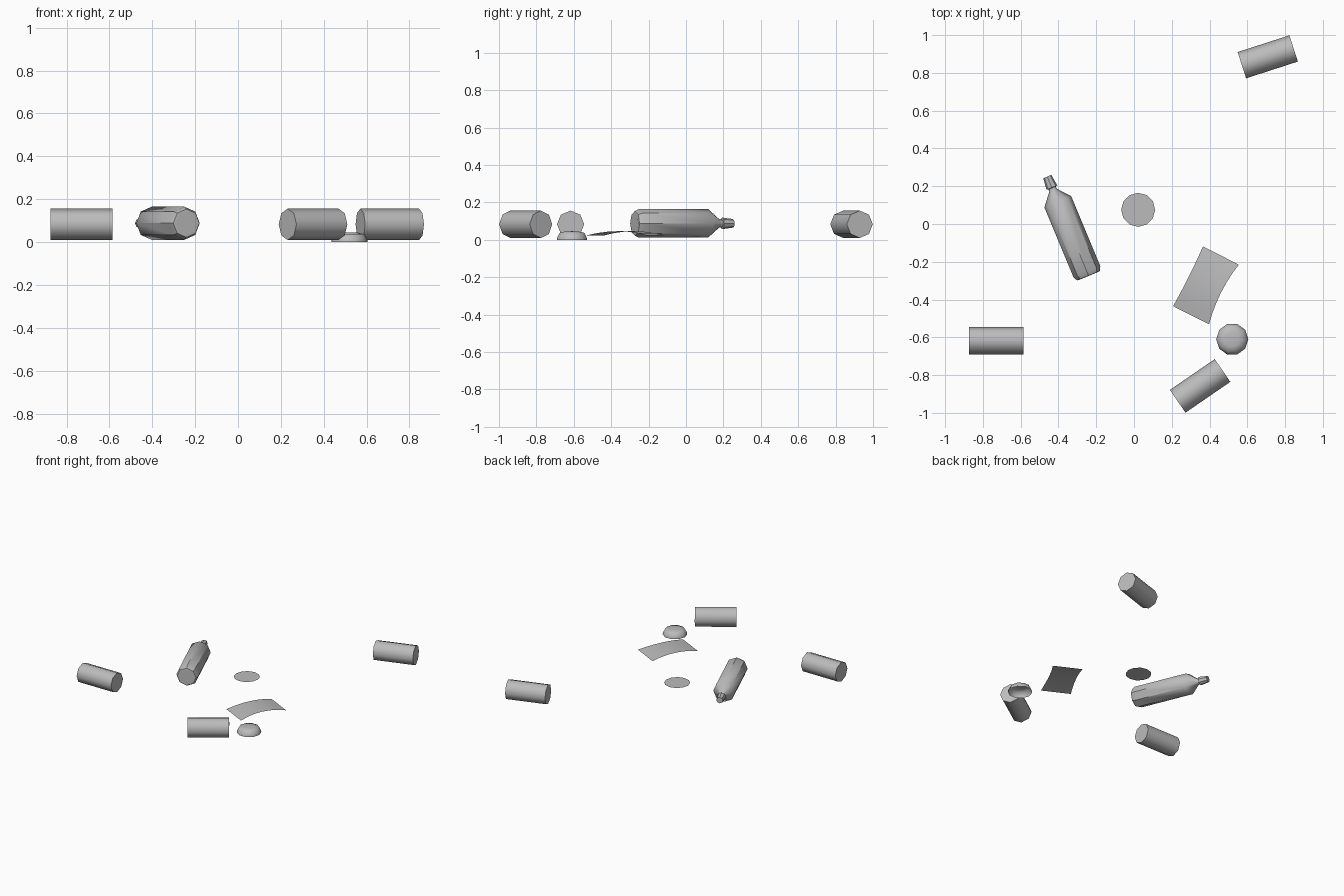
import bpy, bmesh, math
from mathutils import Matrix, Vector

cube = bpy.data.objects.get("Cube")
if cube:
    bpy.data.objects.remove(cube, do_unlink=True)

grey = bpy.data.materials.new("plain_grey")
grey.use_nodes = True
COLOUR = (0.5, 0.5, 0.5, 1)
grey.diffuse_color = COLOUR
grey.node_tree.nodes["Principled BSDF"].inputs["Base Color"].default_value = COLOUR


def finish(name, bm, matrix=None, smooth=50):
    """Turn a bmesh into a shaded, coloured object."""
    if matrix:
        bm.transform(matrix)
    mesh = bpy.data.meshes.new(name)
    bm.to_mesh(mesh)
    bm.free()
    mesh.materials.append(grey)
    obj = bpy.data.objects.new(name, mesh)
    bpy.context.collection.objects.link(obj)
    bpy.ops.object.select_all(action='DESELECT')
    obj.select_set(True)
    bpy.context.view_layer.objects.active = obj
    bpy.ops.object.shade_smooth_by_angle(angle=math.radians(smooth))
    return obj


def lathe(profile, sides):
    """Revolve (radius, height) pairs about z; radius 0 closes to a point."""
    bm = bmesh.new()
    rings = []
    for r, h in profile:
        count = sides if r else 1
        rings.append([bm.verts.new((r * math.cos(math.tau * i / sides),
                                    r * math.sin(math.tau * i / sides), h))
                      for i in range(count)])
    for a, b in zip(rings, rings[1:]):
        for i in range(sides):
            j = (i + 1) % sides
            corners = [a[i % len(a)], a[j % len(a)], b[j % len(b)], b[i % len(b)]]
            bm.faces.new(list(dict.fromkeys(corners)))
    return bm


def lying(x, y, z, degrees):
    """Lay a z-axis part along a compass direction on the ground plane."""
    return (Matrix.Translation((x, y, z))
            @ Matrix.Rotation(math.radians(degrees), 4, 'Z')
            @ Matrix.Rotation(math.pi / 2, 4, 'Y'))


# Three cans lying on their sides
R, HALF = 0.073, 0.144
can = [(0, -HALF), (R, -HALF), (R, HALF), (0, HALF)]
for name, x, y, turn in (("can_left_front", -0.73, -0.617, 0),
                         ("can_back", 0.708, 0.885, 17.9),
                         ("can_front", 0.35, -0.857, 34.5)):
    finish(name, lathe(can, 8), lying(x, y, 0.083, turn))

# Bottle with chamfered base, sloped shoulder, narrow neck and cap
bottle = [(0, 0.012), (0.052, 0), (0.066, 0.002), (0.077, 0.025), (0.077, 0.425),
          (0.021, 0.492), (0.021, 0.505), (0.031, 0.507), (0.023, 0.57), (0, 0.57)]
finish("bottle", lathe(bottle, 8), lying(-0.24, -0.275, 0.088, 112.6), 40)

# Open upturned bowl
bowl = [(0.085, 0), (0.083, 0.012), (0.07, 0.037), (0.04, 0.044), (0, 0.046)]
finish("upturned_bowl", lathe(bowl, 10), Matrix.Translation((0.52, -0.61, 0)), 80)

# Flat round sheet
bm = bmesh.new()
bmesh.ops.create_circle(bm, cap_ends=True, segments=12, radius=0.09)
finish("flat_disc", bm, Matrix.Translation((0.022, 0.075, 0.027)))

# Crumpled paper sheet, arched along its length and pinched at the middle
bm = bmesh.new()
bmesh.ops.create_grid(bm, x_segments=4, y_segments=6, size=1)
across, along = Vector((0.095, -0.048, 0)), Vector((0.079, 0.158, 0))
for v in bm.verts:
    u, w = v.co.x, v.co.y
    arch = 1 - w * w
    pinch = 1 - arch * (0.17 if u > 0 else 0.04)
    v.co = (Vector((0.381, -0.325, 0.024)) + across * u * pinch + along * w
            + Vector((0, 0, 0.022 * arch)))
finish("paper_sheet", bm, None, 80)
